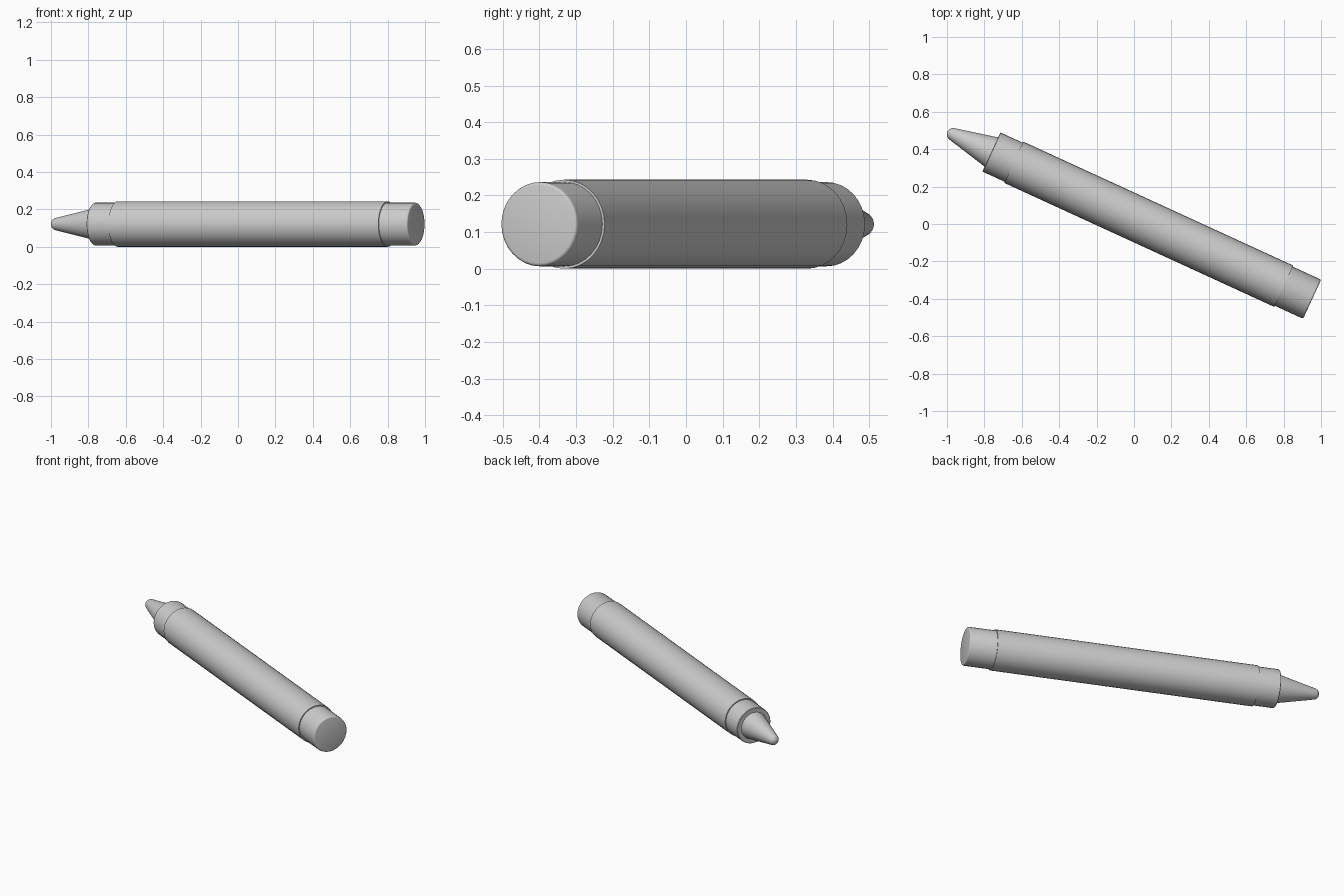
import bpy, bmesh, math
from mathutils import Matrix, Vector

if "Cube" in bpy.data.objects:
    bpy.data.objects.remove(bpy.data.objects["Cube"])

SIDES = 32
ANGLE = math.radians(-24.66)                  # heading of the crayon in plan
# local +X is the crayon's axis, origin at the shoulder behind the tip
PLACE = Matrix.Translation((-0.7625, 0.385, 0.1215)) @ Matrix.Rotation(ANGLE, 4, 'Z')


def lathe(name, profile):
    """Spin (distance along axis, radius) points around the crayon axis."""
    bm = bmesh.new()
    verts = [bm.verts.new((s, 0, r)) for s, r in profile]
    edges = [bm.edges.new(p) for p in zip(verts, verts[1:])]
    bmesh.ops.spin(bm, geom=verts + edges, cent=(0, 0, 0), axis=(1, 0, 0),
                   angle=math.tau, steps=SIDES, use_duplicate=False)
    bmesh.ops.remove_doubles(bm, verts=bm.verts, dist=1e-5)
    bmesh.ops.recalc_face_normals(bm, faces=bm.faces)
    bm.transform(PLACE)
    mesh = bpy.data.meshes.new(name)
    bm.to_mesh(mesh)
    bm.free()
    obj = bpy.data.objects.new(name, mesh)
    bpy.context.collection.objects.link(obj)
    bpy.ops.object.select_all(action='DESELECT')
    obj.select_set(True)
    bpy.context.view_layer.objects.active = obj
    bpy.ops.object.shade_smooth_by_angle(angle=math.radians(35))
    return obj


# wax stick: rounded nose, cone, shoulder, shaft, softened butt end
NOSE_R, NOSE_S = 0.034, -0.225
nose = [(NOSE_S - NOSE_R * math.cos(a), NOSE_R * math.sin(a))
        for a in (math.radians(76) * i / 6 for i in range(7))]
LENGTH, R, BEVEL = 1.887, 0.115, 0.009
butt = [(LENGTH - BEVEL + BEVEL * math.sin(a), R - BEVEL + BEVEL * math.cos(a))
        for a in (math.radians(30) * i for i in range(4))]
lathe("wax_stick", nose + [(0, 0.086), (0, R - 0.003), (0.003, R)] + butt + [(LENGTH, 0)])

# paper wrapper: thin sleeve around the shaft
lathe("paper_wrapper", [(0.132, R - 0.003), (0.132, 0.1215), (1.72, 0.1215), (1.72, R - 0.003)])
